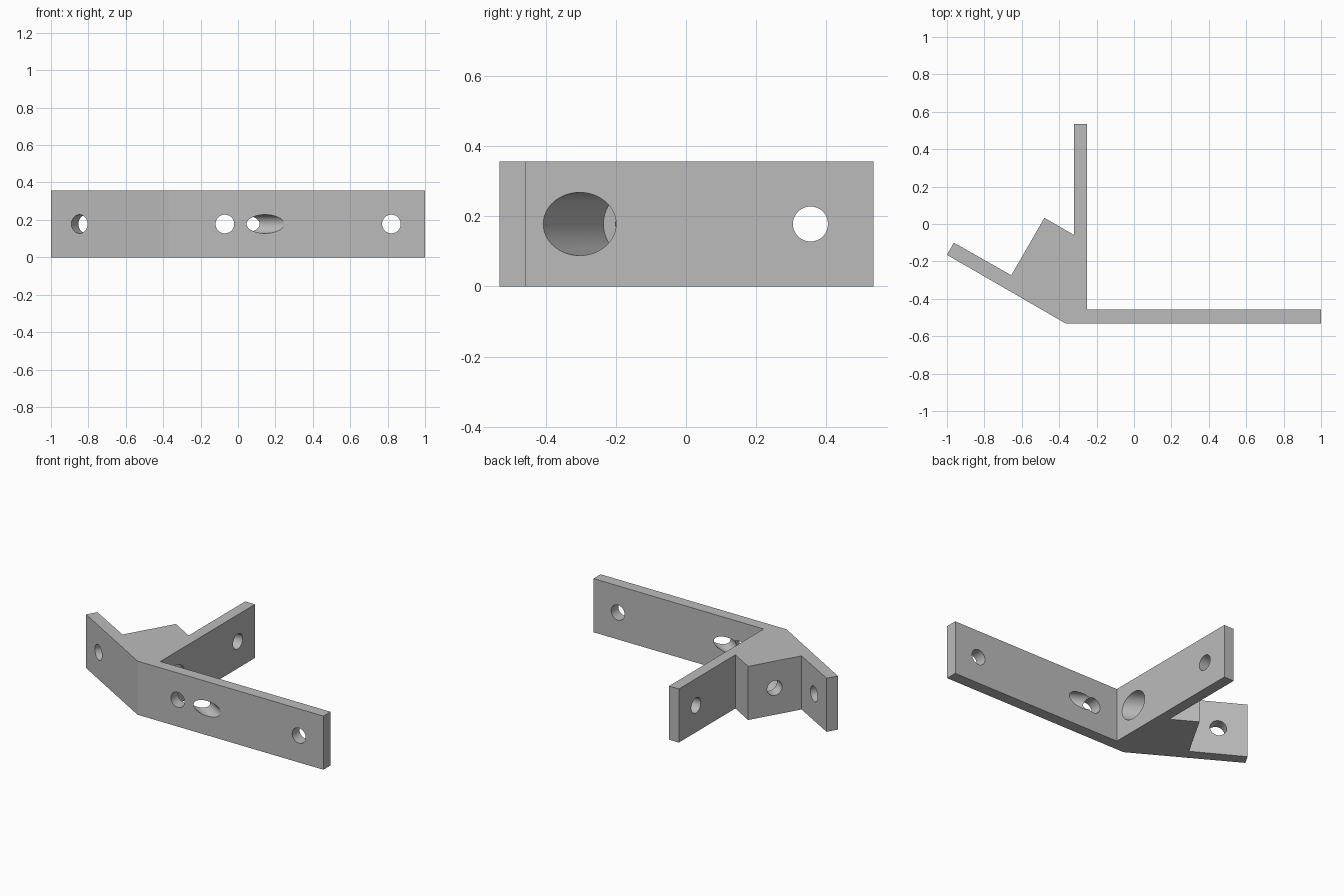
import bpy, bmesh, math
from mathutils import Vector

cube = bpy.data.objects.get("Cube")
if cube:
    bpy.data.objects.remove(cube, do_unlink=True)

HEIGHT = 0.356
MID = HEIGHT / 2
HOLE = 0.05
BORE = 0.09

grey = bpy.data.materials.new("light_grey")
grey.use_nodes = True
grey.diffuse_color = (0.5, 0.5, 0.5, 1)
grey.node_tree.nodes["Principled BSDF"].inputs["Base Color"].default_value = (0.5, 0.5, 0.5, 1)

# Three-armed plate bracket with a solid corner block, as one outline
outline = [(-1, -0.165), (-0.365, -0.532), (1, -0.532), (1, -0.457),
           (-0.25, -0.457), (-0.25, 0.535), (-0.322, 0.535), (-0.322, -0.058),
           (-0.479, 0.033), (-0.656, -0.274), (-0.963, -0.1)]
bm = bmesh.new()
base = bm.faces.new([bm.verts.new((x, y, 0)) for x, y in outline])
top = bmesh.ops.extrude_face_region(bm, geom=[base])["geom"]
bmesh.ops.translate(bm, vec=(0, 0, HEIGHT),
                    verts=[v for v in top if isinstance(v, bmesh.types.BMVert)])
bmesh.ops.recalc_face_normals(bm, faces=bm.faces)
mesh = bpy.data.meshes.new("corner_bracket")
bm.to_mesh(mesh)
bm.free()
mesh.materials.append(grey)
bracket = bpy.data.objects.new("corner_bracket", mesh)
bpy.context.collection.objects.link(bracket)


def drill(name, start, direction, length, radius):
    """Cut a round hole from start along a level direction."""
    axis = Vector((*direction, 0)).normalized()
    centre = Vector((*start, MID)) + axis * length / 2
    bpy.ops.mesh.primitive_cylinder_add(vertices=64, radius=radius, depth=length, location=centre,
                                        rotation=axis.to_track_quat('Z', 'Y').to_euler())
    cutter = bpy.context.object
    cutter.name = name
    cutter.data.materials.append(grey)
    cut = bracket.modifiers.new(name, 'BOOLEAN')
    cut.operation = 'DIFFERENCE'
    cut.solver = 'EXACT'
    cut.object = cutter
    return cutter


slant = (math.cos(math.radians(30)), -0.5)
block_face = Vector((-0.5675, -0.12))
seat = block_face + Vector(slant) * 0.075
cutters = [
    # Plate screw holes
    drill("front_outer_hole", (0.82, -0.6), (0, 1), 0.3, HOLE),
    drill("front_inner_hole", (-0.07, -0.6), (0, 1), 0.3, HOLE),
    drill("back_arm_hole", (-0.4, 0.355), (1, 0), 0.3, HOLE),
    drill("slanted_arm_hole", (-0.873, -0.297), (0.5, slant[0]), 0.2, HOLE),
    # Diagonal screw passage with a wide counterbore
    drill("block_counterbore", seat, slant, 0.36, BORE),
    drill("diagonal_hole", block_face - Vector(slant) * 0.1, slant, 1.2, HOLE),
]

# Apply the cuts and discard the cutters
bpy.ops.object.select_all(action='DESELECT')
bracket.select_set(True)
bpy.context.view_layer.objects.active = bracket
for cutter in cutters:
    bpy.ops.object.modifier_apply(modifier=cutter.name)
for cutter in cutters:
    bpy.data.objects.remove(cutter, do_unlink=True)
bpy.ops.object.shade_smooth_by_angle(angle=math.radians(25))
